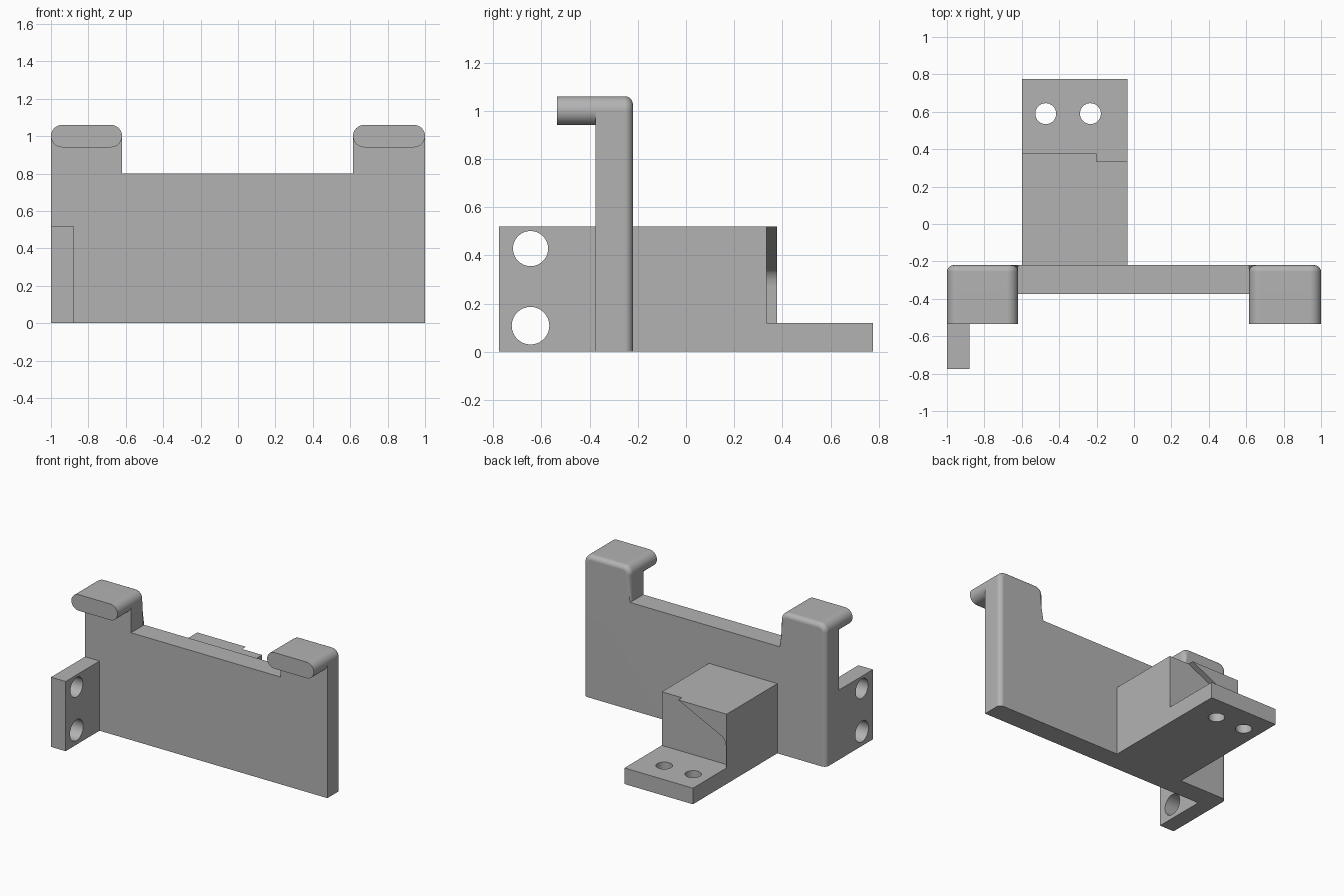
import bpy, bmesh, math
from mathutils import Vector

old = bpy.data.objects.get("Cube")
if old:
    bpy.data.objects.remove(old, do_unlink=True)

grey = bpy.data.materials.new("light grey")
grey.use_nodes = True
grey.diffuse_color = (0.45, 0.45, 0.45, 1)
grey.node_tree.nodes["Principled BSDF"].inputs["Base Color"].default_value = (0.45, 0.45, 0.45, 1)


def arc(cx, cy, r, start, end, steps=10):
    """Points on an arc, angles in degrees."""
    angles = [math.radians(start + (end - start) * i / steps) for i in range(steps + 1)]
    return [(cx + r * math.cos(a), cy + r * math.sin(a)) for a in angles]


def rect(a0, b0, a1, b1):
    return [(a0, b0), (a1, b0), (a1, b1), (a0, b1)]


def prism(name, points, axis, low, high, round_edge=None, radius=0.0):
    """Extrude a flat profile along an axis, rounding the chosen edges."""
    def place(p, d):
        p = list(p)
        p.insert("xyz".index(axis), d)
        return Vector(p)

    bm = bmesh.new()
    face = bm.faces.new([bm.verts.new(place(p, low)) for p in points])
    ext = bmesh.ops.extrude_face_region(bm, geom=[face])["geom"]
    moved = [g for g in ext if isinstance(g, bmesh.types.BMVert)]
    bmesh.ops.translate(bm, verts=moved, vec=place((0, 0), high - low))
    bmesh.ops.recalc_face_normals(bm, faces=bm.faces)
    if round_edge:
        edges = [e for e in bm.edges if round_edge(*[v.co for v in e.verts])]
        bmesh.ops.bevel(bm, geom=edges, offset=radius, segments=5,
                        profile=0.5, affect='EDGES', clamp_overlap=True)
    mesh = bpy.data.meshes.new(name)
    bm.to_mesh(mesh)
    bm.free()
    obj = bpy.data.objects.new(name, mesh)
    bpy.context.collection.objects.link(obj)
    mesh.materials.append(grey)
    return obj


def drill(obj, axis, low, high, holes):
    """Cut round holes, each given as centre and radius."""
    for i, (a, b, r) in enumerate(holes):
        cutter = prism(f"{obj.name}_hole_cutter_{i}", arc(a, b, r, 0, 348.75, 31), axis, low, high)
        cutter.hide_render = True
        cutter.hide_set(True)
        cutter.display_type = 'WIRE'
        mod = obj.modifiers.new("hole", 'BOOLEAN')
        mod.operation = 'DIFFERENCE'
        mod.solver = 'EXACT'
        mod.object = cutter
        cutters.append(cutter)
    bpy.context.view_layer.update()
    graph = bpy.context.evaluated_depsgraph_get()
    obj_mesh = bpy.data.meshes.new_from_object(obj.evaluated_get(graph))
    obj.modifiers.clear()
    obj.data = obj_mesh


cutters, parts = [], []
FRONT, BACK = -0.375, -0.22
TOP, SADDLE, R = 1.06, 0.80, 0.06
IN_R, IN_L = -0.62, 0.615

# Upright plate with two round-topped posts
outline = [(-1, 0), (1, 0)]
outline += arc(1 - R, TOP - R, R, 0, 90) + arc(IN_L + R, TOP - R, R, 90, 180)
outline += [(IN_L, SADDLE), (IN_R, SADDLE)]
outline += arc(IN_R - R, TOP - R, R, 0, 90) + arc(-1 + R, TOP - R, R, 90, 180)


def post_back_edge(p, q):
    on_back = abs(p.y - BACK) < 1e-4 and abs(q.y - BACK) < 1e-4
    flat_low = abs(p.z - q.z) < 1e-4 and p.z < SADDLE + 0.01
    return on_back and not flat_low


parts.append(prism("upright_plate", outline, "y", FRONT, BACK, post_back_edge, 0.035))

# Pill-shaped hooks reaching forward from the posts
for name, x0, x1 in (("right_hook", -1, IN_R), ("left_hook", IN_L, 1)):
    pill = arc(x1 - R, TOP - R, R, -90, 90, 20) + arc(x0 + R, TOP - R, R, 90, 270, 20)
    parts.append(prism(name, pill, "y", -0.535, FRONT))

# Side mounting tab
tab = prism("side_tab", rect(-0.775, 0, FRONT, 0.52), "x", -1, -0.88)
drill(tab, "x", -1.1, -0.8, [(-0.645, 0.428, 0.073), (-0.645, 0.108, 0.078)])
parts.append(tab)

# Rear block, with a wedge lip on its back face
X0, X1 = -0.6, -0.035
parts.append(prism("rear_block", rect(X0, BACK, X1, 0.335), "z", 0, 0.52))
lip = [(X0, 0.12), (X0, 0.52), (-0.2, 0.52), (-0.56, 0.345),
       (-0.58, 0.325), (-0.591, 0.3), (-0.595, 0.27), (-0.595, 0.12)]
parts.append(prism("rear_lip", lip, "y", 0.335, 0.378))

# Rear mounting flange
flange = prism("rear_flange", rect(X0, 0.335, X1, 0.775), "z", 0, 0.12)
drill(flange, "z", -0.1, 0.3, [(-0.472, 0.59, 0.056), (-0.233, 0.59, 0.056)])
parts.append(flange)

for cutter in cutters:
    bpy.data.objects.remove(cutter, do_unlink=True)

# Smooth the curved surfaces and keep the flats flat
bpy.ops.object.select_all(action='DESELECT')
for obj in parts:
    obj.select_set(True)
bpy.context.view_layer.objects.active = parts[0]
bpy.ops.object.shade_smooth_by_angle(angle=math.radians(30))
for obj in parts:
    weighted = obj.modifiers.new("flat_faces", 'WEIGHTED_NORMAL')
    weighted.keep_sharp = True
